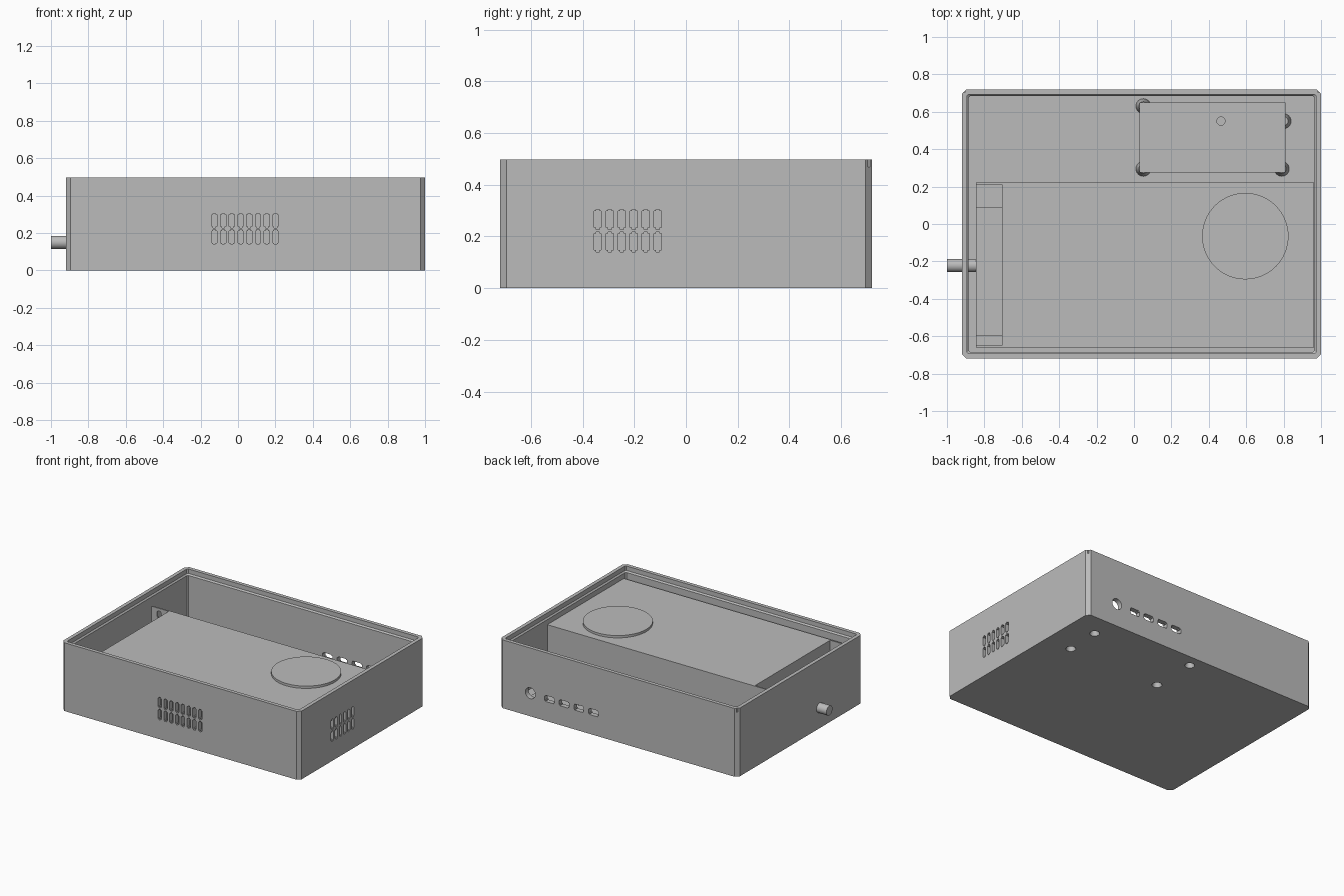
import bpy, bmesh, math
from mathutils import Matrix, Vector

cube = bpy.data.objects.get("Cube")
if cube:
    bpy.data.objects.remove(cube, do_unlink=True)

GREY = (0.5, 0.5, 0.5, 1.0)
mat = bpy.data.materials.new("plain grey")
mat.use_nodes = True
mat.diffuse_color = GREY
mat.node_tree.nodes["Principled BSDF"].inputs["Base Color"].default_value = GREY


def finish(name, bm, smooth=False):
    bmesh.ops.recalc_face_normals(bm, faces=bm.faces)
    mesh = bpy.data.meshes.new(name)
    bm.to_mesh(mesh)
    bm.free()
    mesh.materials.append(mat)
    obj = bpy.data.objects.new(name, mesh)
    bpy.context.collection.objects.link(obj)
    if smooth:
        activate(obj)
        bpy.ops.object.shade_smooth_by_angle(angle=math.radians(35))
    return obj


def activate(obj):
    bpy.ops.object.select_all(action='DESELECT')
    obj.select_set(True)
    bpy.context.view_layer.objects.active = obj


def add_box(bm, lo, hi):
    lo, hi = Vector(lo), Vector(hi)
    m = Matrix.Translation((lo + hi) / 2) @ Matrix.Diagonal((*(hi - lo), 1))
    return bmesh.ops.create_cube(bm, size=1, matrix=m)["verts"]


def add_rod(bm, centre, radius, depth, axis='Z', sides=32):
    turn = {'X': Matrix.Rotation(math.pi / 2, 4, 'Y'),
            'Y': Matrix.Rotation(math.pi / 2, 4, 'X'), 'Z': Matrix()}[axis]
    bmesh.ops.create_cone(bm, cap_ends=True, segments=sides, radius1=radius, radius2=radius,
                          depth=depth, matrix=Matrix.Translation(centre) @ turn)


def add_slot(bm, centre, size, axis):
    # box with its edges along the cutting axis rounded off
    c, h = Vector(centre), Vector(size) / 2
    verts = add_box(bm, c - h, c + h)
    edges = {e for v in verts for e in v.link_edges
             if abs((e.verts[0].co - e.verts[1].co).normalized()[axis]) > 0.9}
    bmesh.ops.bevel(bm, geom=list(edges), offset=0.007, segments=2, affect='EDGES')


def cut(obj, cutter_bm):
    cutter = finish("cutter", cutter_bm)
    cutter.hide_render = True
    activate(obj)
    mod = obj.modifiers.new("openings", 'BOOLEAN')
    mod.operation, mod.solver, mod.object = 'DIFFERENCE', 'EXACT', cutter
    bpy.ops.object.modifier_apply(modifier=mod.name)
    bpy.data.objects.remove(cutter, do_unlink=True)


# Enclosure: chamfered rings from the underside, over the rim, down to the floor
X0, X1, Y, TOP, FLOOR = -0.92, 1.0, 0.72, 0.497, 0.025


def ring(bm, inset, z, c):
    x0, x1, y = X0 + inset, X1 - inset, Y - inset
    pts = [(x0 + c, -y), (x1 - c, -y), (x1, -y + c), (x1, y - c),
           (x1 - c, y), (x0 + c, y), (x0, y - c), (x0, -y + c)]
    return [bm.verts.new((px, py, z)) for px, py in pts]


bm = bmesh.new()
rings = [ring(bm, *r) for r in ((0, 0, 0.025), (0, TOP, 0.025), (0.027, TOP, 0.008),
                                (0.027, 0.465, 0.008), (0.036, 0.455, 0.008),
                                (0.036, FLOOR, 0.008))]
for a, b in zip(rings, rings[1:]):
    for i in range(8):
        j = (i + 1) % 8
        bm.faces.new((a[i], a[j], b[j], b[i]))
bm.faces.new(rings[0])
bm.faces.new(rings[-1])
enclosure = finish("enclosure", bm)

# Openings in the walls and floor
STANDOFFS = [(0.05, 0.63), (0.80, 0.55), (0.05, 0.295), (0.79, 0.295)]
bm = bmesh.new()
for z in (0.179, 0.266):
    for i in range(8):
        add_slot(bm, (-0.126 + i * 0.0466, -Y, z), (0.028, 0.16, 0.077), 1)
    for i in range(6):
        add_slot(bm, (X1, -0.342 + i * 0.0466, z), (0.16, 0.028, 0.077), 0)
for i in range(4):
    add_slot(bm, (0.242 + i * 0.118, Y, 0.163), (0.08, 0.16, 0.045), 1)
add_rod(bm, (0.75, Y, 0.168), 0.04, 0.16, 'Y')
for x, y in STANDOFFS:
    add_rod(bm, (x, y, 0), 0.033, 0.1)
for x in (X0, X1):
    add_box(bm, (x - 0.016, Y - 0.016, 0.468), (x + 0.016, Y + 0.02, 0.55))
cut(enclosure, bm)

# Hollow conical standoffs pressed up from the floor
PROFILE = [(0.033, 0.001), (0.04, FLOOR), (0.024, 0.08), (0, 0.08),
           (0, 0.06), (0.016, 0.06), (0.033, 0.001)]
bm = bmesh.new()
for x, y in STANDOFFS:
    verts = [bm.verts.new((x + r, y, z)) for r, z in PROFILE]
    edges = [bm.edges.new(p) for p in zip(verts, verts[1:])]
    bmesh.ops.spin(bm, geom=verts + edges, cent=(x, y, 0), axis=(0, 0, 1),
                   angle=math.tau, steps=24)
bmesh.ops.remove_doubles(bm, verts=bm.verts, dist=0.0002)
finish("standoffs", bm, True)

# Circuit board with one small hole
bm = bmesh.new()
add_box(bm, (0.03, 0.275, 0.08), (0.81, 0.65, 0.1))
board = finish("circuit_board", bm)
bm = bmesh.new()
add_rod(bm, (0.465, 0.55, 0.09), 0.022, 0.1, sides=24)
cut(board, bm)

# Power unit: closed body, open end tray, side ears and connector strip
END, BODY, P0, P1, PTOP = -0.845, -0.706, -0.66, 0.222, 0.42
bm = bmesh.new()
add_box(bm, (BODY, P0, FLOOR), (0.962, P1, PTOP))
finish("power_unit_body", bm)
bm = bmesh.new()
add_box(bm, (END, P0, FLOOR), (BODY, P1, FLOOR + 0.01))
finish("power_unit_tray", bm)
for name, y in (("front_ear", P0), ("back_ear", P1 - 0.01)):
    bm = bmesh.new()
    add_box(bm, (END, y, FLOOR), (BODY, y + 0.01, PTOP))
    ear = finish(name, bm)
    bm = bmesh.new()
    add_slot(bm, (-0.785, y, 0.375), (0.035, 0.1, 0.05), 1)
    cut(ear, bm)
bm = bmesh.new()
add_box(bm, (END, -0.60, FLOOR + 0.01), (BODY, 0.09, 0.2))
finish("connector_strip", bm)

# Round fan cover on the power unit
bm = bmesh.new()
add_rod(bm, (0.595, -0.065, PTOP + 0.008), 0.231, 0.018, sides=64)
finish("fan_cover", bm, True)

# Cable through the side wall
bm = bmesh.new()
add_rod(bm, (-0.922, -0.222, 0.15), 0.035, 0.156, 'X')
finish("power_cable", bm, True)
